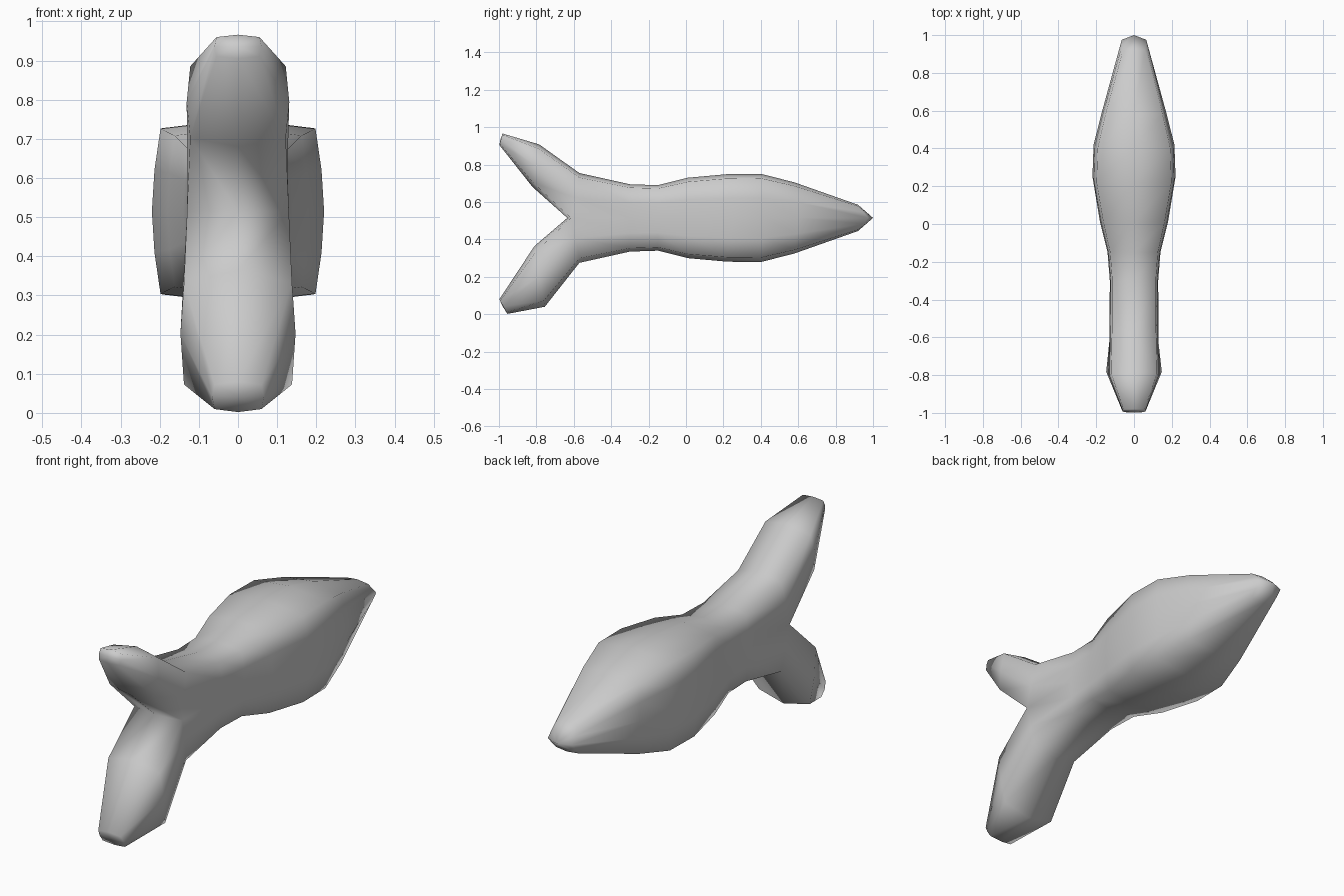
import bpy, bmesh
from mathutils import Vector

if "Cube" in bpy.data.objects:
    bpy.data.objects.remove(bpy.data.objects["Cube"])

CZ = 0.515
bm = bmesh.new()

def loop(half):
    # half outline runs from the top centre down one side to the bottom centre
    right = [bm.verts.new(p) for p in half]
    left = [bm.verts.new((-p[0], p[1], p[2])) for p in half[1:-1]]
    return right + left[::-1]

def skin(a, b):
    n = len(a)
    for i in range(n):
        j = (i + 1) % n
        bm.faces.new((a[i], a[j], b[j], b[i]))

def cap(ring, tip):
    c = bm.verts.new(tip)
    for i in range(len(ring)):
        bm.faces.new((ring[i], ring[(i + 1) % len(ring)], c))

# Body: boxy rings (y at top, y at side, half height, half width)
stations = [(-0.57, -0.615, 0.24, 0.13), (-0.30, -0.30, 0.180, 0.128),
            (-0.15, -0.15, 0.175, 0.140), (0.01, 0.01, 0.215, 0.180),
            (0.22, 0.25, 0.234, 0.220), (0.40, 0.42, 0.236, 0.214),
            (0.58, 0.60, 0.190, 0.168), (0.92, 0.975, 0.070, 0.065)]
rings = []
for yt, ys, h, w in stations:
    ym = (yt + ys) / 2
    cw, ch = 0.9 * w, 0.9 * h
    mw = 0.97 * w
    rings.append(loop([(0, yt, CZ + h), (cw, yt, CZ + ch), (mw, ym, CZ + h * 0.45),
                       (w, ys, CZ), (mw, ym, CZ - h * 0.45),
                       (cw, yt, CZ - ch), (0, yt, CZ - h)]))
for a, b in zip(rings, rings[1:]):
    skin(a, b)
cap(rings[-1], (0, 1.0, CZ))

# Forked tail: the body end ring divides at a shared crotch
end = rings[0]
crotch = bm.verts.new((0, -0.635, CZ))

def lobe(root, sections):
    prev = root
    for outer, inner, w, cw in sections:
        o, i = Vector((0, *outer)), Vector((0, *inner))
        def at(x, t):
            p = o.lerp(i, t)
            return (x, p.y, p.z)
        ring = loop([at(0, 0), at(cw, 0.1), at(w, 0.5), at(cw, 0.9), at(0, 1)])
        skin(prev, ring)
        prev = ring
    cap(prev, (o + i) / 2 + Vector((0, -0.003, 0)))

lobe([end[0], end[1], end[2], end[3], crotch, end[9], end[10], end[11]],
     [((-0.785, 0.908), (-0.82, 0.68), 0.131, 0.122),
      ((-0.98, 0.966), (-0.998, 0.905), 0.06, 0.055)])
lobe([end[6], end[5], end[4], end[3], crotch, end[9], end[8], end[7]],
     [((-0.755, 0.04), (-0.81, 0.365), 0.147, 0.138),
      ((-0.955, 0.002), (-0.998, 0.08), 0.066, 0.06)])

bmesh.ops.recalc_face_normals(bm, faces=bm.faces[:])
mesh = bpy.data.meshes.new("fish_body")
bm.to_mesh(mesh)
bm.free()
for p in mesh.polygons:
    p.use_smooth = True
bpy.context.collection.objects.link(bpy.data.objects.new("fish_body", mesh))
